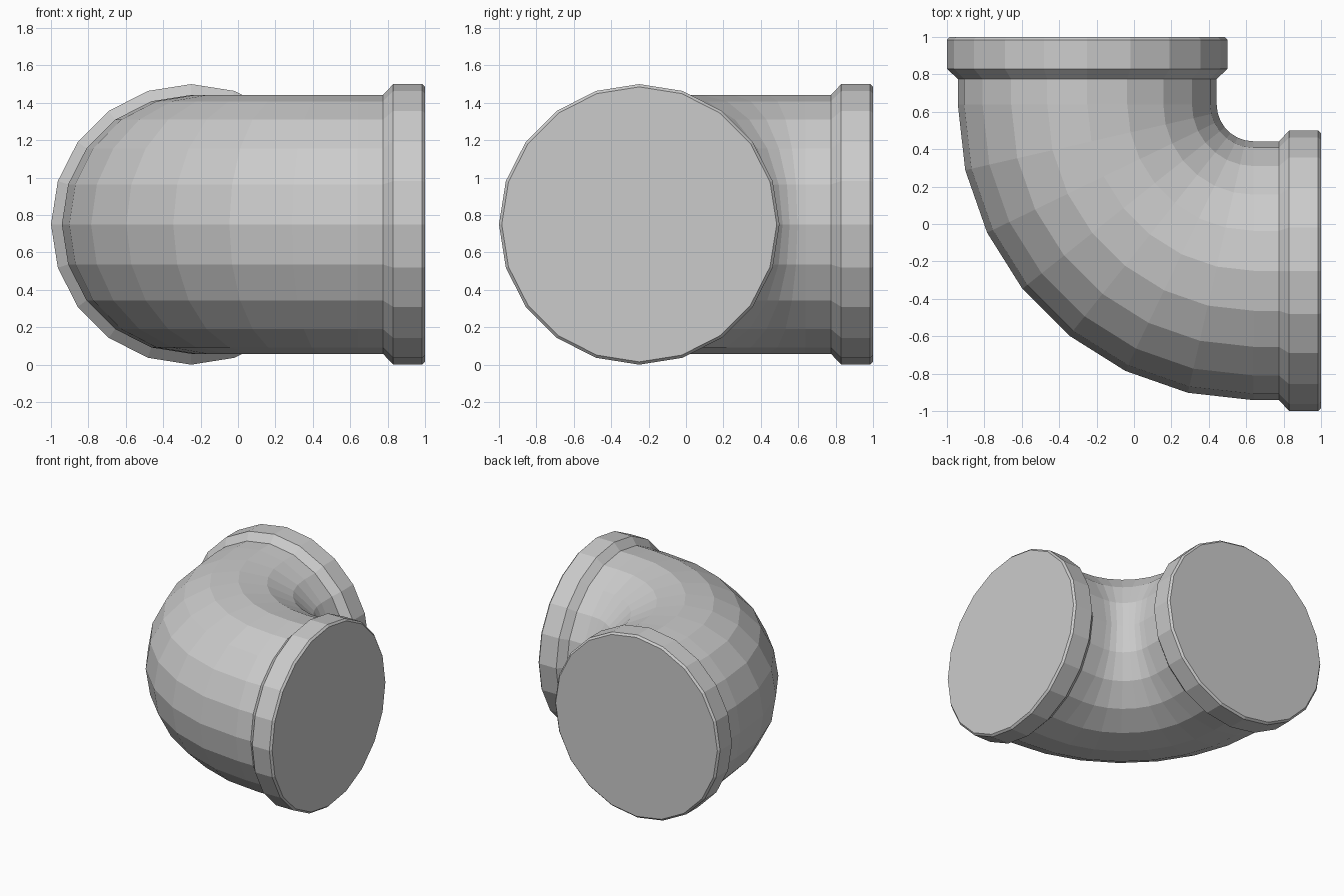
import bpy, bmesh
from math import sin, cos, pi
from mathutils import Vector

cube = bpy.data.objects.get("Cube")
if cube:
    bpy.data.objects.remove(cube, do_unlink=True)

SIDES = 20
BEND_STEPS = 7
AXIS = -0.25          # offset of each pipe axis
HEIGHT = 0.75         # height of the pipe axis
PIPE_R = 0.692
BEND_C = 0.64         # bend centre in x and y
BEND_R = BEND_C - AXIS

grey = bpy.data.materials.new("pipe_grey")
grey.use_nodes = True
grey_colour = (0.6, 0.6, 0.6, 1)
grey.diffuse_color = grey_colour
grey.node_tree.nodes["Principled BSDF"].inputs["Base Color"].default_value = grey_colour

# Each station: ring centre, sideways direction, radius
collar = [(0.775, PIPE_R), (0.83, 0.75), (0.985, 0.75), (1.0, 0.735)]
stations = [(Vector((x, AXIS, HEIGHT)), Vector((0, -1, 0)), r)
            for x, r in reversed(collar)]
for i in range(BEND_STEPS + 1):
    a = i / BEND_STEPS * pi / 2
    out = Vector((-sin(a), -cos(a), 0))
    stations.append((Vector((BEND_C, BEND_C, HEIGHT)) + out * BEND_R, out, PIPE_R))
stations += [(Vector((AXIS, y, HEIGHT)), Vector((-1, 0, 0)), r) for y, r in collar]

# Elbow with a flared collar and a flat cap at each end
bm = bmesh.new()
rings = []
for centre, out, r in stations:
    rings.append([bm.verts.new(centre + out * r * cos(2 * pi * k / SIDES)
                               + Vector((0, 0, r * sin(2 * pi * k / SIDES))))
                  for k in range(SIDES)])
for a, b in zip(rings, rings[1:]):
    for k in range(SIDES):
        n = (k + 1) % SIDES
        bm.faces.new((a[k], a[n], b[n], b[k]))
bm.faces.new(rings[0])
bm.faces.new(rings[-1])
bmesh.ops.recalc_face_normals(bm, faces=bm.faces)

mesh = bpy.data.meshes.new("pipe_elbow")
bm.to_mesh(mesh)
bm.free()
mesh.materials.append(grey)
elbow = bpy.data.objects.new("pipe_elbow", mesh)
bpy.context.collection.objects.link(elbow)
